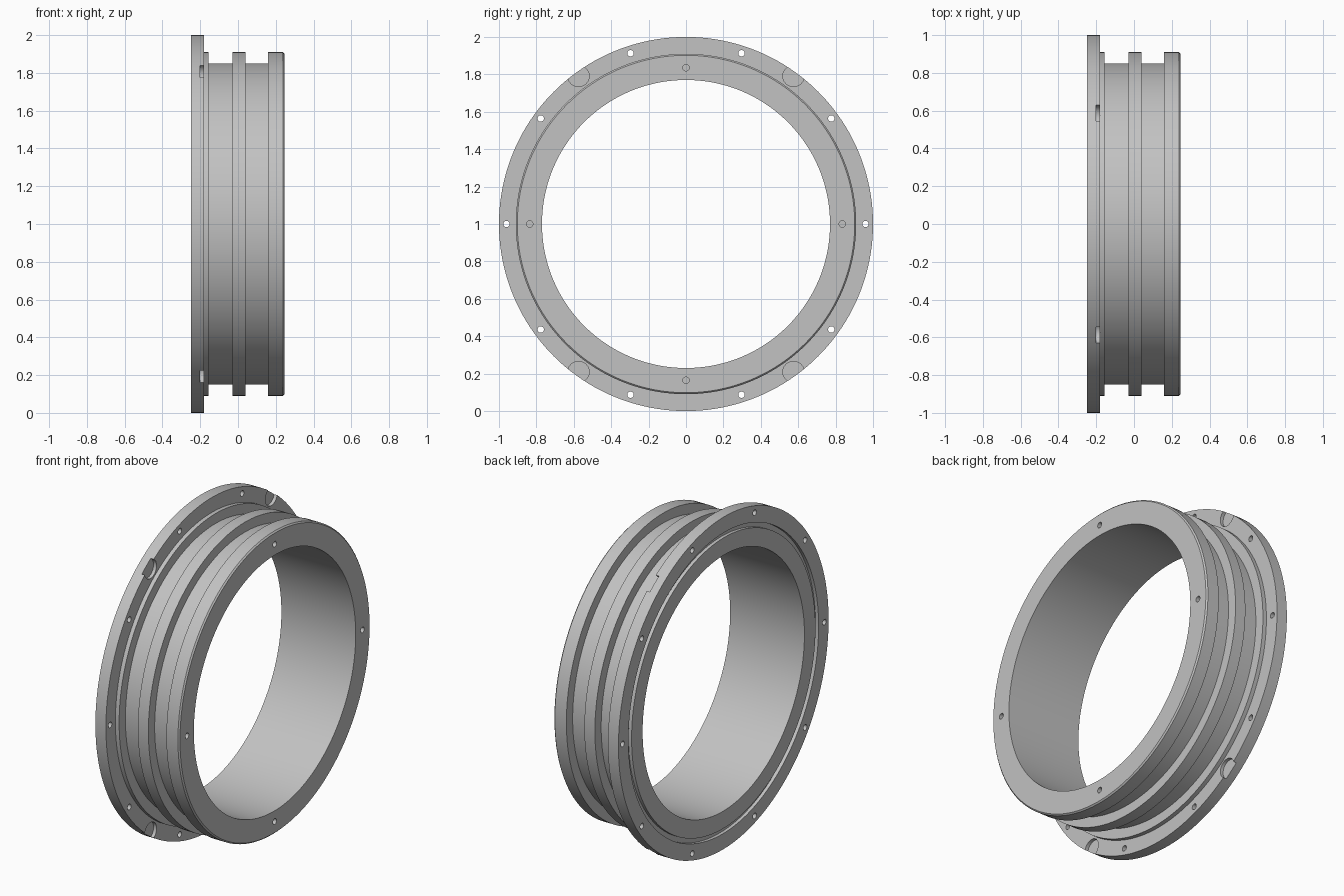
import bpy, bmesh
from math import sin, cos, pi, radians
from mathutils import Matrix, Vector

if "Cube" in bpy.data.objects:
    bpy.data.objects.remove(bpy.data.objects["Cube"])

CENTRE = Vector((0, 0, 1))


def make_object(name, bm):
    mesh = bpy.data.meshes.new(name)
    bmesh.ops.recalc_face_normals(bm, faces=bm.faces)
    bm.to_mesh(mesh)
    bm.free()
    obj = bpy.data.objects.new(name, mesh)
    bpy.context.collection.objects.link(obj)
    return obj


def add_hole(bm, angle, ring_radius, radius, x_start, x_end):
    """Cylinder along x, placed by angle on a bolt circle."""
    a = radians(angle)
    pos = Vector(((x_start + x_end) / 2, ring_radius * cos(a), ring_radius * sin(a)))
    place = Matrix.Translation(CENTRE + pos) @ Matrix.Rotation(pi / 2, 4, "Y")
    bmesh.ops.create_cone(bm, cap_ends=True, segments=24, radius1=radius,
                          radius2=radius, depth=x_end - x_start, matrix=place)


steel = bpy.data.materials.new("grey_metal")
steel.use_nodes = True
colour = (0.54, 0.54, 0.54, 1)
steel.diffuse_color = colour
steel.node_tree.nodes["Principled BSDF"].inputs["Base Color"].default_value = colour

# Flanged ring: (x, radius) section, spun about the x axis
BORE, BODY, RIB, FLANGE = 0.77, 0.85, 0.91, 1.0
BACK, FRONT = -0.25, 0.245
section = [
    (BACK, BORE), (BACK, 0.875), (BACK + 0.02, 0.875),      # seal groove
    (BACK + 0.02, 0.905), (BACK, 0.905),
    (BACK, FLANGE), (-0.18, FLANGE), (-0.18, RIB),          # flange
    (-0.155, RIB), (-0.155, BODY),                          # shoulder
    (-0.03, BODY), (-0.03, RIB), (0.04, RIB), (0.04, BODY),  # middle rib
    (0.16, BODY), (0.16, RIB), (FRONT - 0.008, RIB),        # end rib
    (FRONT, RIB - 0.008), (FRONT, BORE),
]
bm = bmesh.new()
verts = [bm.verts.new((x, 0, 1 + r)) for x, r in section]
edges = [bm.edges.new((v, verts[i - 1])) for i, v in enumerate(verts)]
bmesh.ops.spin(bm, geom=verts + edges, cent=CENTRE, axis=(1, 0, 0),
               angle=2 * pi, steps=160, use_merge=True)
bmesh.ops.remove_doubles(bm, verts=bm.verts, dist=0.0001)
ring = make_object("flanged_ring", bm)
ring.data.materials.append(steel)

# Cutters for bolt holes, spot faces and blind end holes
bm = bmesh.new()
for i in range(10):
    add_hole(bm, 36 * i, 0.96, 0.017, BACK - 0.05, -0.1625)
for angle in (54, 126, 234, 306):
    add_hole(bm, angle, 0.978, 0.057, -0.2, -0.1675)
for i in range(4):
    add_hole(bm, 90 * i, 0.835, 0.017, FRONT - 0.06, FRONT + 0.05)
cutter = make_object("hole_cutters", bm)
cutter.data.materials.append(steel)
cutter.hide_render = True

cut = ring.modifiers.new("holes", "BOOLEAN")
cut.operation = "DIFFERENCE"
cut.solver = "EXACT"
cut.object = cutter

bpy.ops.object.select_all(action="DESELECT")
ring.select_set(True)
bpy.context.view_layer.objects.active = ring
bpy.ops.object.modifier_apply(modifier=cut.name)
bpy.data.objects.remove(cutter)
bpy.ops.object.shade_smooth_by_angle(angle=radians(30))
